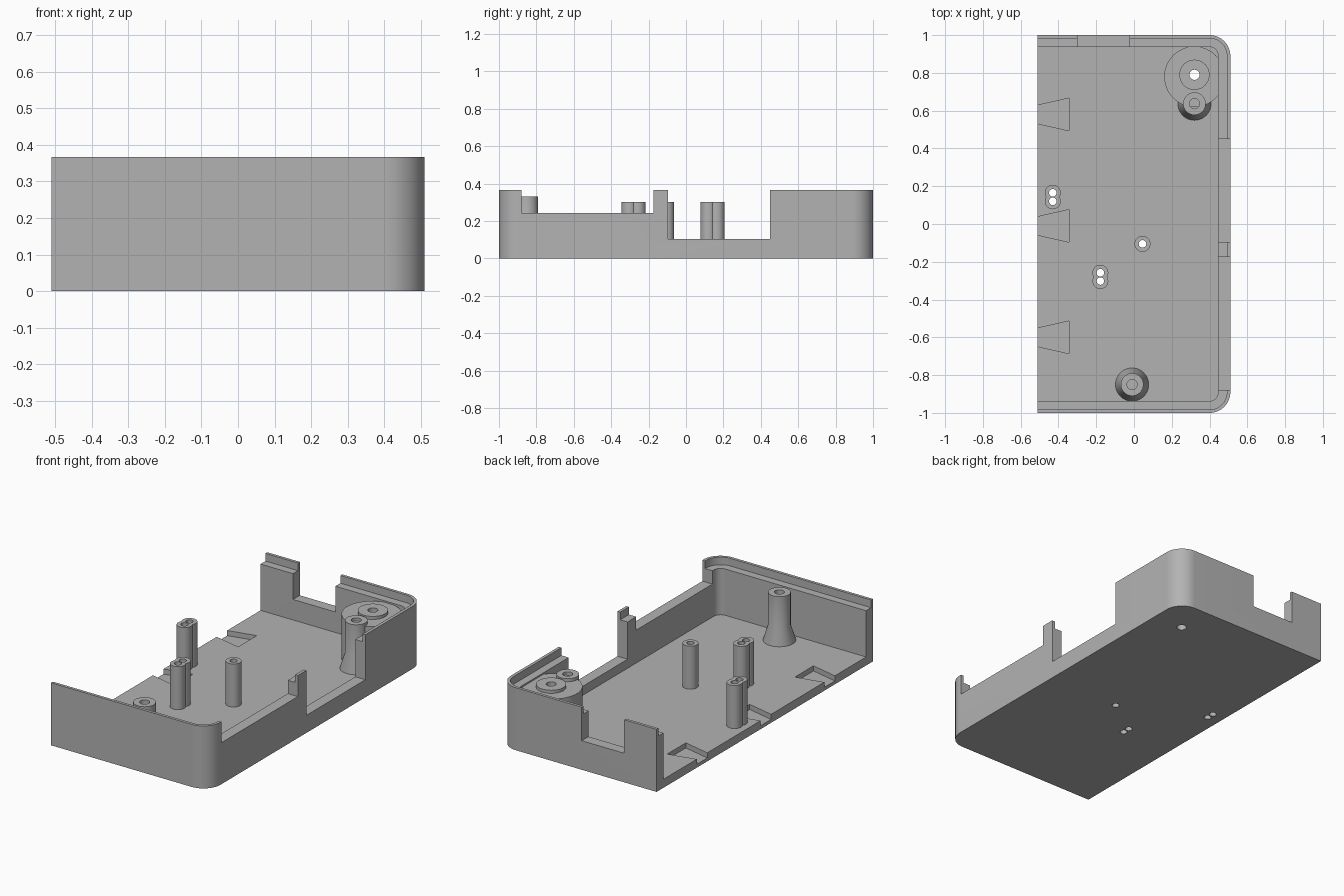
import bpy, bmesh, math

cube = bpy.data.objects.get("Cube")
if cube:
    bpy.data.objects.remove(cube, do_unlink=True)

grey = bpy.data.materials.new("matte grey")
grey.use_nodes = True
grey.diffuse_color = (0.45, 0.45, 0.45, 1)
grey.node_tree.nodes["Principled BSDF"].inputs["Base Color"].default_value = (0.45, 0.45, 0.45, 1)

HEIGHT, FLOOR, RIM = 0.366, 0.05, 0.321
LEFT = -0.51


def prism(name, outline, z0, z1):
    """Extrude a flat counter-clockwise outline between two heights."""
    bm = bmesh.new()
    face = bm.faces.new([bm.verts.new((x, y, z0)) for x, y in outline])
    out = bmesh.ops.extrude_face_region(bm, geom=[face])
    top = [v for v in out["geom"] if isinstance(v, bmesh.types.BMVert)]
    bmesh.ops.translate(bm, verts=top, vec=(0, 0, z1 - z0))
    bmesh.ops.recalc_face_normals(bm, faces=bm.faces)
    return finish(name, bm)


def finish(name, bm):
    mesh = bpy.data.meshes.new(name)
    bm.to_mesh(mesh)
    bm.free()
    mesh.materials.append(grey)
    ob = bpy.data.objects.new(name, mesh)
    bpy.context.collection.objects.link(ob)
    return ob


def box(name, x0, x1, y0, y1, z0, z1):
    return prism(name, [(x0, y0), (x1, y0), (x1, y1), (x0, y1)], z0, z1)


def d_outline(left, right, half, radius, steps=16):
    """Rectangle with its two right-hand corners rounded."""
    pts = [(left, half), (left, -half)]
    for sign, start in ((-1, -90), (1, 0)):
        for i in range(steps + 1):
            a = math.radians(start + 90 * i / steps)
            pts.append((right - radius + radius * math.cos(a),
                        sign * (half - radius) + radius * math.sin(a)))
    return pts


def lathe(name, x, y, profile, steps=40):
    """Solid of revolution from (radius, z) pairs, bottom to top."""
    bm = bmesh.new()
    rings = []
    for r, z in profile:
        rings.append([bm.verts.new((x + r * math.cos(math.tau * i / steps),
                                    y + r * math.sin(math.tau * i / steps), z))
                      for i in range(steps)])
    for lo, hi in zip(rings, rings[1:]):
        for i in range(steps):
            j = (i + 1) % steps
            bm.faces.new((lo[i], lo[j], hi[j], hi[i]))
    bm.faces.new(rings[0][::-1])
    bm.faces.new(rings[-1])
    return finish(name, bm)


def combine(ob, others, operation="DIFFERENCE"):
    """Apply booleans, then delete the tools."""
    for tool in others:
        tool.hide_render = True
        mod = ob.modifiers.new("cut", "BOOLEAN")
        mod.operation, mod.solver, mod.object = operation, "EXACT", tool
        bpy.context.view_layer.update()
        deps = bpy.context.evaluated_depsgraph_get()
        mesh = bpy.data.meshes.new_from_object(ob.evaluated_get(deps))
        ob.modifiers.clear()
        ob.data = mesh
        bpy.data.objects.remove(tool, do_unlink=True)


def hole(x, y, r, z0=-0.1):
    return lathe("hole", x, y, [(r, z0), (r, 0.5)], 24)


# Half shell: floor, three walls and a thin raised outer lip
shell = prism("case_shell", d_outline(LEFT, 0.51, 1.0, 0.11), 0, HEIGHT)
cutters = [
    prism("cavity", d_outline(-0.7, 0.445, 0.937, 0.045), FLOOR, 0.5),
    prism("lip_step", d_outline(-0.7, 0.492, 0.983, 0.092), RIM, 0.5),
    # Openings in the right wall and back wall
    box("long_opening", 0.4, 0.6, -0.88, -0.175, 0.243, 0.5),
    box("deep_opening", 0.4, 0.6, -0.095, 0.45, 0.103, 0.5),
    box("back_opening", -0.3, -0.025, 0.9, 1.1, 0.17, 0.5),
]
# Dovetail pockets along the open edge
for y in (0.58, -0.01, -0.6):
    cutters.append(prism("dovetail", [(-0.6, y - 0.028), (-0.345, y - 0.086),
                                      (-0.345, y + 0.086), (-0.6, y + 0.028)], 0.02, 0.2))

# Small through holes for the guide posts, plus the corner screw
guides = {
    "single_guide_post": [(0.045, -0.105)],
    "edge_guide_post": [(-0.43, 0.165), (-0.43, 0.12)],
    "middle_guide_post": [(-0.178, -0.258), (-0.178, -0.302)],
}
for spots in guides.values():
    cutters += [hole(x, y, 0.02) for x, y in spots]
corner = (0.32, 0.79)
cutters.append(hole(*corner, 0.027))
combine(shell, cutters)
parts = [shell]

# Guide posts, single or as overlapping pairs
for name, spots in guides.items():
    posts = [lathe(name, x, y, [(0.042, 0.03), (0.042, 0.302)]) for x, y in spots]
    combine(posts[0], posts[1:], "UNION")
    combine(posts[0], [hole(x, y, 0.02) for x, y in spots])
    parts.append(posts[0])

# Screw posts with flared feet and blind holes
for name, x, y in (("front_screw_post", -0.01, -0.85), ("rear_screw_post", 0.32, 0.637)):
    post = lathe(name, x, y, [(0.088, 0.03), (0.088, FLOOR), (0.06, 0.14), (0.06, 0.33)])
    combine(post, [hole(x, y, 0.027, 0.1)])
    parts.append(post)

# Wide corner pillar with a raised collar
pillar = lathe("corner_pillar", 0.32, 0.78, [(0.16, 0.03), (0.16, 0.312)], 64)
combine(pillar, [lathe("collar", *corner, [(0.08, 0.2), (0.08, 0.33)])], "UNION")
combine(pillar, [hole(*corner, 0.027)])
parts.append(pillar)

# Smooth the round surfaces, keep the edges sharp
bpy.ops.object.select_all(action="DESELECT")
for ob in parts:
    ob.select_set(True)
bpy.context.view_layer.objects.active = shell
bpy.ops.object.shade_smooth_by_angle(angle=math.radians(30))
